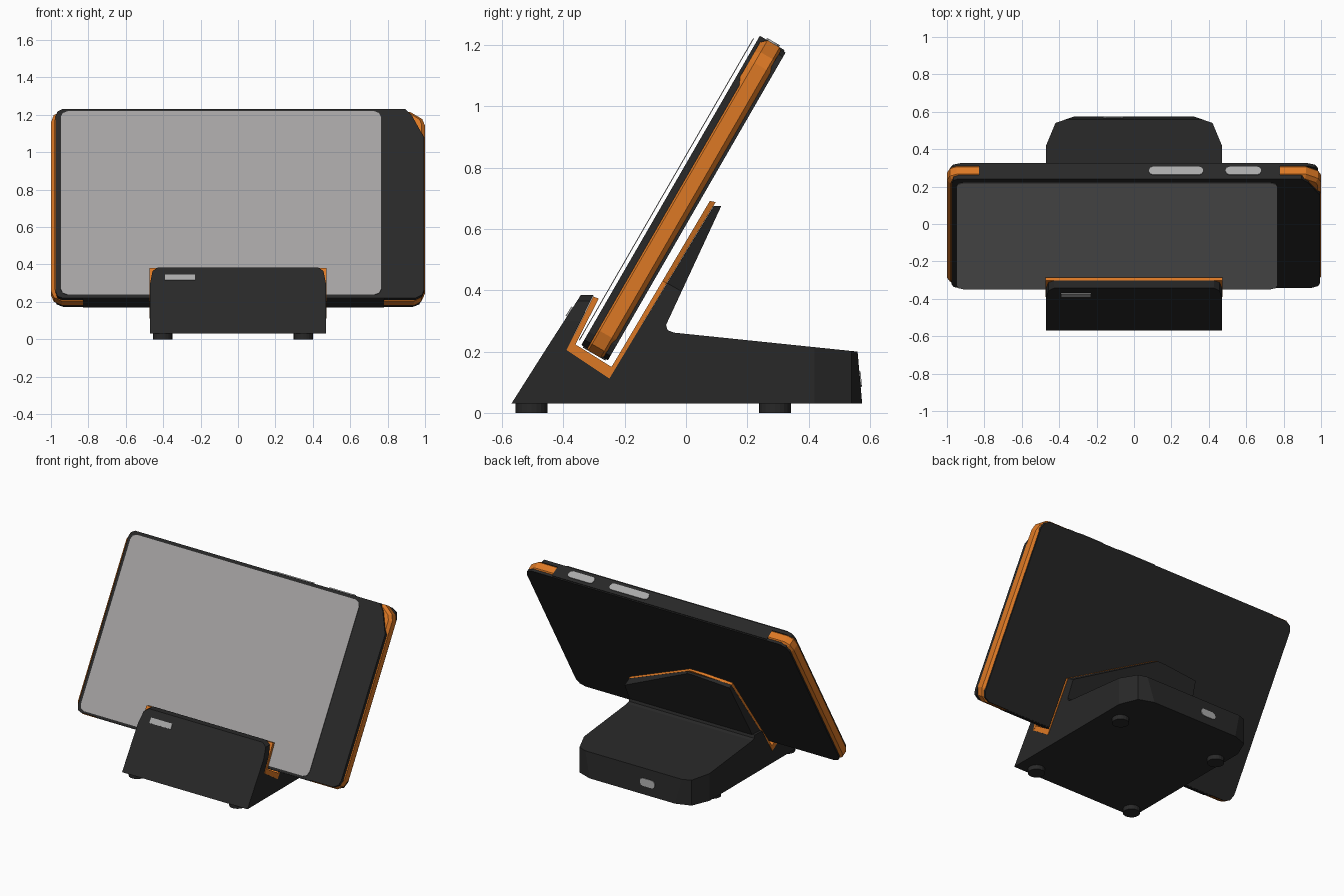
import bpy, bmesh
from math import radians
from mathutils import Matrix, Vector

if "Cube" in bpy.data.objects:
    bpy.data.objects.remove(bpy.data.objects["Cube"])


def material(name, rgb):
    m = bpy.data.materials.new(name)
    m.use_nodes = True
    m.diffuse_color = (*rgb, 1)
    m.node_tree.nodes["Principled BSDF"].inputs["Base Color"].default_value = (*rgb, 1)
    return m


DARK = material("charcoal", (0.021, 0.021, 0.021))
ORANGE = material("orange", (0.72, 0.19, 0.018))
GREY = material("screen grey", (0.37, 0.36, 0.36))
LIGHT = material("light grey", (0.40, 0.40, 0.40))


def extrude_outline(points, low, high):
    """Solid from a flat outline, extruded along z."""
    bm = bmesh.new()
    face = bm.faces.new([bm.verts.new((x, y, low)) for x, y in points])
    top = bmesh.ops.extrude_face_region(bm, geom=[face])["geom"]
    bmesh.ops.translate(bm, vec=(0, 0, high - low),
                        verts=[v for v in top if isinstance(v, bmesh.types.BMVert)])
    bmesh.ops.recalc_face_normals(bm, faces=bm.faces[:])
    return bm


def finish(name, bm, mats, matrix=Matrix()):
    mesh = bpy.data.meshes.new(name)
    bmesh.ops.recalc_face_normals(bm, faces=bm.faces[:])
    bm.to_mesh(mesh)
    bm.free()
    for m in mats:
        mesh.materials.append(m)
    obj = bpy.data.objects.new(name, mesh)
    obj.matrix_world = matrix
    bpy.context.collection.objects.link(obj)
    return obj


def plate(name, points, low, high, mat, matrix):
    return finish(name, extrude_outline(points, low, high), [mat], matrix)


def rounded(x0, x1, y0, y1, r):
    """Rectangle outline with two-step rounded corners."""
    k = r * 0.3
    return [(x0 + r, y0), (x1 - r, y0), (x1 - k, y0 + k), (x1, y0 + r),
            (x1, y1 - r), (x1 - k, y1 - k), (x1 - r, y1), (x0 + r, y1),
            (x0 + k, y1 - k), (x0, y1 - r), (x0, y0 + r), (x0 + k, y0 + k)]


SIDEWAYS = Matrix(((0, 0, 1, 0), (1, 0, 0, 0), (0, 1, 0, 0), (0, 0, 0, 1)))


def side_profile(name, points, half, mat, cuts=()):
    """Side profile (y, z) extruded across x, then trimmed by planes."""
    bm = extrude_outline(points, -half, half)
    bm.transform(SIDEWAYS)
    for point, normal in cuts:
        res = bmesh.ops.bisect_plane(bm, geom=bm.verts[:] + bm.edges[:] + bm.faces[:],
                                     plane_co=point, plane_no=normal, clear_outer=True)
        edges = [e for e in res["geom_cut"] if isinstance(e, bmesh.types.BMEdge)]
        if edges:
            bmesh.ops.holes_fill(bm, edges=edges, sides=0)
    return finish(name, bm, [mat])


# Tilted tablet frame: local x across, y up the tablet, z out of the screen
TILT = Matrix.Translation((0, -0.01, 0.70)) @ Matrix.Rotation(radians(60), 4, "X")
UP = TILT.to_3x3() @ Vector((0, 1, 0))
ACROSS = Vector((1, 0, 0))


# Tablet core: orange ends, charcoal along the middle of the long edges
LEFT, RIGHT, H = -0.83, 0.78, 0.585
core = extrude_outline([
    (LEFT, -H), (RIGHT, -H), (0.94, -H), (0.98, -0.56), (1, -0.51),
    (1, 0.50), (0.985, 0.54), (0.92, H), (RIGHT, H), (LEFT, H),
    (-0.95, H), (-0.985, 0.565), (-1, 0.52), (-1, -0.52), (-0.985, -0.56), (-0.94, -H)],
    -0.045, 0.037)
rims = [e for e in core.edges if abs(e.verts[0].co.z - e.verts[1].co.z) < 0.001]
bmesh.ops.bevel(core, geom=rims, offset=0.018, segments=1, affect="EDGES")
for f in core.faces:
    f.material_index = int(all(LEFT - 0.01 < v.co.x < RIGHT + 0.01 for v in f.verts))
finish("tablet_core", core, [ORANGE, DARK], TILT)

# Tablet front bezel with the large cut corner, and back cover
plate("front_bezel", [
    (-0.94, -0.58), (0.95, -0.58), (0.985, -0.56), (0.995, -0.53), (0.995, 0.41),
    (0.93, 0.545), (0.895, H), (-0.94, H), (-0.965, 0.57), (-0.975, 0.54),
    (-0.975, -0.54), (-0.965, -0.57)], 0.025, 0.048, DARK, TILT)
plate("back_cover", rounded(-0.985, 0.985, -0.58, 0.58, 0.055), -0.052, -0.035, DARK, TILT)
plate("long_edge_frame", [(LEFT, -H), (RIGHT, -H), (RIGHT, H), (LEFT, H)],
      -0.045, 0.04, DARK, TILT)

# Screen sheet
plate("screen", rounded(-0.95, 0.768, -0.57, 0.567, 0.04), 0.060, 0.063, GREY, TILT)

# Buttons on the top edge
EDGE = TILT @ Matrix.Translation((0, H, 0)) @ Matrix.Rotation(radians(-90), 4, "X")
for name, x0, x1 in (("long_button", 0.08, 0.37), ("short_button", 0.49, 0.68)):
    plate(name, rounded(x0, x1, -0.024, 0.024, 0.02), -0.002, 0.006, LIGHT, EDGE)

# Dock base with clipped rear corners
W = 0.47
rear_cuts = []
for s in (-1, 1):
    rear_cuts += [((s * W, 0.42, 0), (s * 0.12, 0.05, 0)),
                  ((s * 0.42, 0.54, 0), (s * 0.035, 0.1, 0))]
side_profile("dock_base", [
    (-0.57, 0.03), (0.575, 0.03), (0.56, 0.2), (-0.04, 0.262), (-0.06, 0.27),
    (-0.066, 0.29), (-0.145, 0.287), (-0.25, 0.112), (-0.39, 0.205), (-0.459, 0.205)],
    W, DARK, rear_cuts)

# Front lip and its liner, with rounded upper corners
lip_cuts = []
for s in (-1, 1):
    lip_cuts += [((s * W, 0, 0.30), (s * 0.06, 0, 0.012)),
                 ((s * 0.457, 0, 0.365), (s * 0.02, 0, 0.03))]
side_profile("front_lip", [(-0.459, 0.205), (-0.39, 0.205), (-0.302, 0.385), (-0.343, 0.385)],
             W, DARK, lip_cuts)
side_profile("front_liner", [(-0.39, 0.205), (-0.365, 0.215), (-0.285, 0.373), (-0.303, 0.380)],
             W + 0.004, ORANGE)

# Back rest and its liner, with a lopsided peak
def rest_cut(x, v, nx, nv):
    return TILT @ Vector((x, v, 0)), ACROSS * nx + UP * nv


rest_cuts = [rest_cut(-0.10, 0.045, 0.31, 0.57), rest_cut(-0.40, 0.02, -0.025, 0.3),
             rest_cut(-0.40, 0.02, -0.56, 0.07)]
side_profile("back_rest", [(-0.066, 0.285), (0.115, 0.675), (0.09, 0.675),
                           (-0.25, 0.112), (-0.06, 0.2)], W, DARK, rest_cuts)
side_profile("back_liner", [(-0.25, 0.112), (0.097, 0.688), (0.078, 0.692), (-0.243, 0.15)],
             W + 0.003, ORANGE, rest_cuts)
side_profile("slot_floor", [(-0.39, 0.205), (-0.25, 0.112), (-0.235, 0.145), (-0.365, 0.226)],
             W + 0.003, ORANGE)

# Status light on the front slope
SLOPE = Matrix.Translation((0, -0.38, 0.33)) @ Matrix.Rotation(radians(57.6), 4, "X")
plate("status_light", [(-0.39, -0.018), (-0.23, -0.018), (-0.23, 0.018), (-0.39, 0.018)],
      -0.003, 0.004, LIGHT, SLOPE)

# Rear port
REAR = Matrix.Translation((-0.11, 0.568, 0.11)) @ Matrix.Rotation(radians(-85), 4, "X")
plate("rear_port", rounded(-0.055, 0.055, -0.025, 0.025, 0.02), -0.004, 0.004, LIGHT, REAR)

# Round feet
for side, x in (("right", -0.403), ("left", 0.35)):
    for end, y in (("front", -0.504), ("rear", 0.29)):
        bm = bmesh.new()
        bmesh.ops.create_cone(bm, cap_ends=True, segments=20, radius1=0.052, radius2=0.052,
                              depth=0.034)
        finish(f"{end}_{side}_foot", bm, [DARK], Matrix.Translation((x, y, 0.017)))
